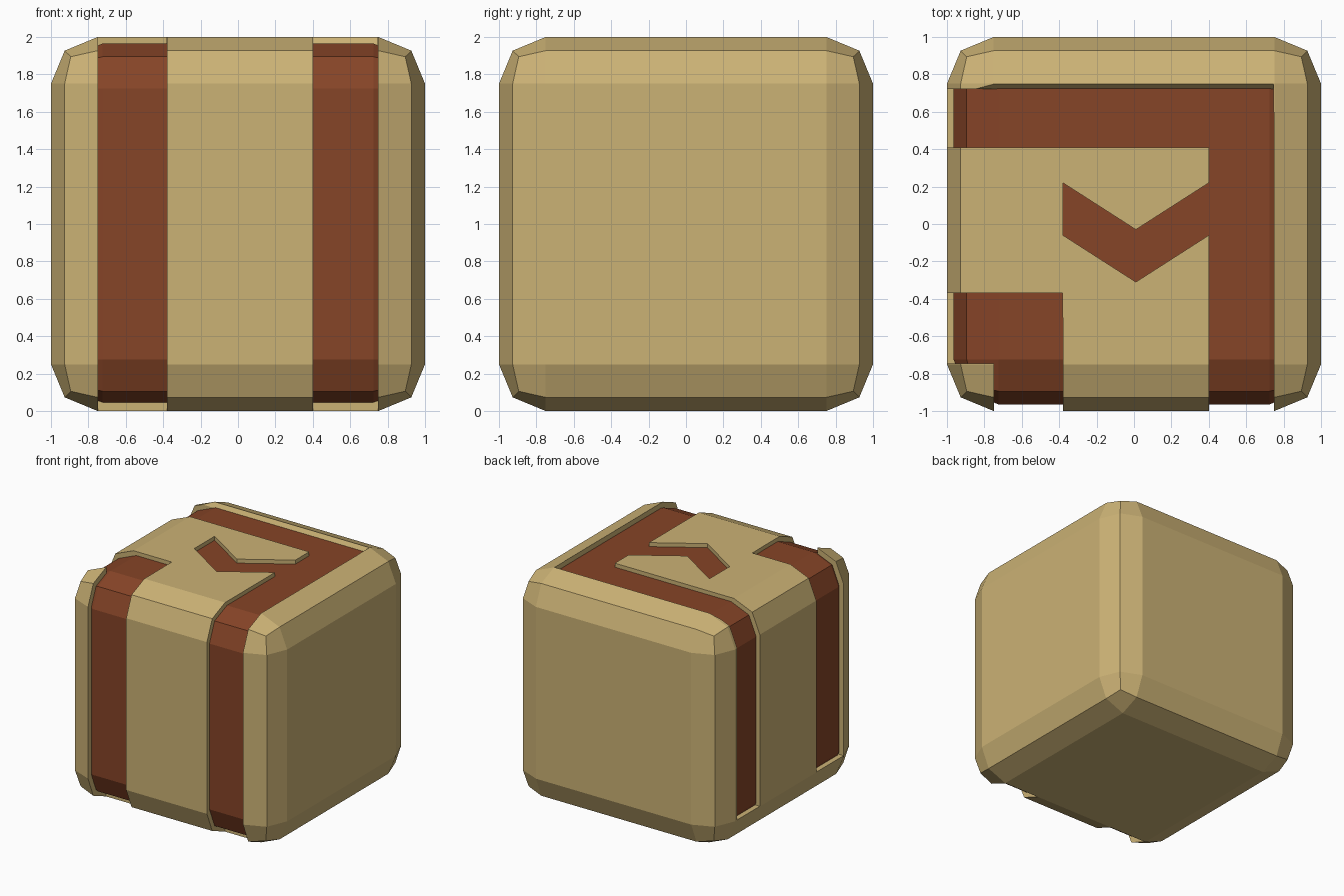
import bpy, bmesh
from mathutils import Vector

if "Cube" in bpy.data.objects:
    bpy.data.objects.remove(bpy.data.objects["Cube"])


def material(name, rgb):
    m = bpy.data.materials.new(name)
    m.diffuse_color = (*rgb, 1)
    m.use_nodes = True
    m.node_tree.nodes["Principled BSDF"].inputs["Base Color"].default_value = m.diffuse_color
    return m


TAN = material("sand_tan", (0.60, 0.445, 0.178))
RED = material("rust_brown", (0.238, 0.058, 0.020))


def add_object(name, bm, index=0):
    bmesh.ops.recalc_face_normals(bm, faces=bm.faces[:])
    for f in bm.faces:
        f.material_index = index
    me = bpy.data.meshes.new(name)
    bm.to_mesh(me)
    bm.free()
    me.materials.append(TAN)
    me.materials.append(RED)
    ob = bpy.data.objects.new(name, me)
    bpy.context.collection.objects.link(ob)
    return ob


def rounded_cube(name, scale, index):
    bm = bmesh.new()
    bmesh.ops.create_cube(bm, size=2)
    bmesh.ops.bevel(bm, geom=bm.edges[:], offset=0.25, offset_type='OFFSET',
                    segments=2, profile=0.5, affect='EDGES')
    for v in bm.verts:
        v.co = v.co * scale + Vector((0, 0, 1))
    return add_object(name, bm, index)


def prism(name, pts, axis, lo, hi):
    """Extrude a 2D outline along x (pts are y, z) or z (pts are x, y)."""
    bm = bmesh.new()
    place = (lambda p, d: (d, *p)) if axis == 'x' else (lambda p, d: (*p, d))
    face = bm.faces.new([bm.verts.new(place(p, lo)) for p in pts])
    ext = bmesh.ops.extrude_face_region(bm, geom=[face])
    moved = [g for g in ext['geom'] if isinstance(g, bmesh.types.BMVert)]
    shift = Vector(place((0, 0), hi - lo))
    bmesh.ops.translate(bm, verts=moved, vec=shift)
    ob = add_object(name, bm)
    ob.hide_render = True
    return ob


def front_band(end):
    """Side profile of a channel down the front and over the top."""
    return [(-1.5, -0.5), (-0.752, -0.5), (-0.752, 1.5),
            (end, 1.5), (end, 2.5), (-1.5, 2.5)]


# Tan outer block and the brown core that forms the channel floors
block = rounded_cube("carved_block", 1.0, 0)
core = rounded_cube("channel_core", 0.965, 1)
core.hide_render = True

# Channel cutters
cutters = [
    # right front stripe, running back to the rear band
    prism("right_cutter", front_band(0.6), 'x', 0.4, 0.748),
    # rear band across the top and down the left side
    prism("rear_cutter", [(0.41, 0.252), (0.722, 0.252), (0.722, 1.96),
                          (0.748, 2.0), (0.748, 2.5), (0.41, 2.5)],
          'x', -1.5, 0.746),
    # left front stripe
    prism("left_cutter", front_band(-0.5), 'x', -0.749, -0.38),
    # stripe on the left side, joined to the front stripe on top
    prism("side_cutter", [(-0.746, 0.252), (-0.37, 0.252),
                          (-0.37, 2.5), (-0.746, 2.5)], 'x', -1.5, -0.381),
    # chevron joined to the right stripe
    prism("chevron_cutter", [(-0.38, 0.22), (0.01, -0.03), (0.4, 0.22),
                             (0.5, 0.22), (0.5, -0.06), (0.4, -0.06),
                             (0.01, -0.31), (-0.38, -0.06)], 'z', 1.5, 2.5),
]

# Cut the channels, then fill with the core so its surface is their floor
for operand, op in [(c, 'DIFFERENCE') for c in cutters] + [(core, 'UNION')]:
    mod = block.modifiers.new(operand.name, 'BOOLEAN')
    mod.operation = op
    mod.solver = 'EXACT'
    mod.object = operand

bpy.context.view_layer.update()
deps = bpy.context.evaluated_depsgraph_get()
result = bpy.data.meshes.new_from_object(block.evaluated_get(deps))
block.modifiers.clear()
block.data = result
for ob in cutters + [core]:
    bpy.data.objects.remove(ob, do_unlink=True)
